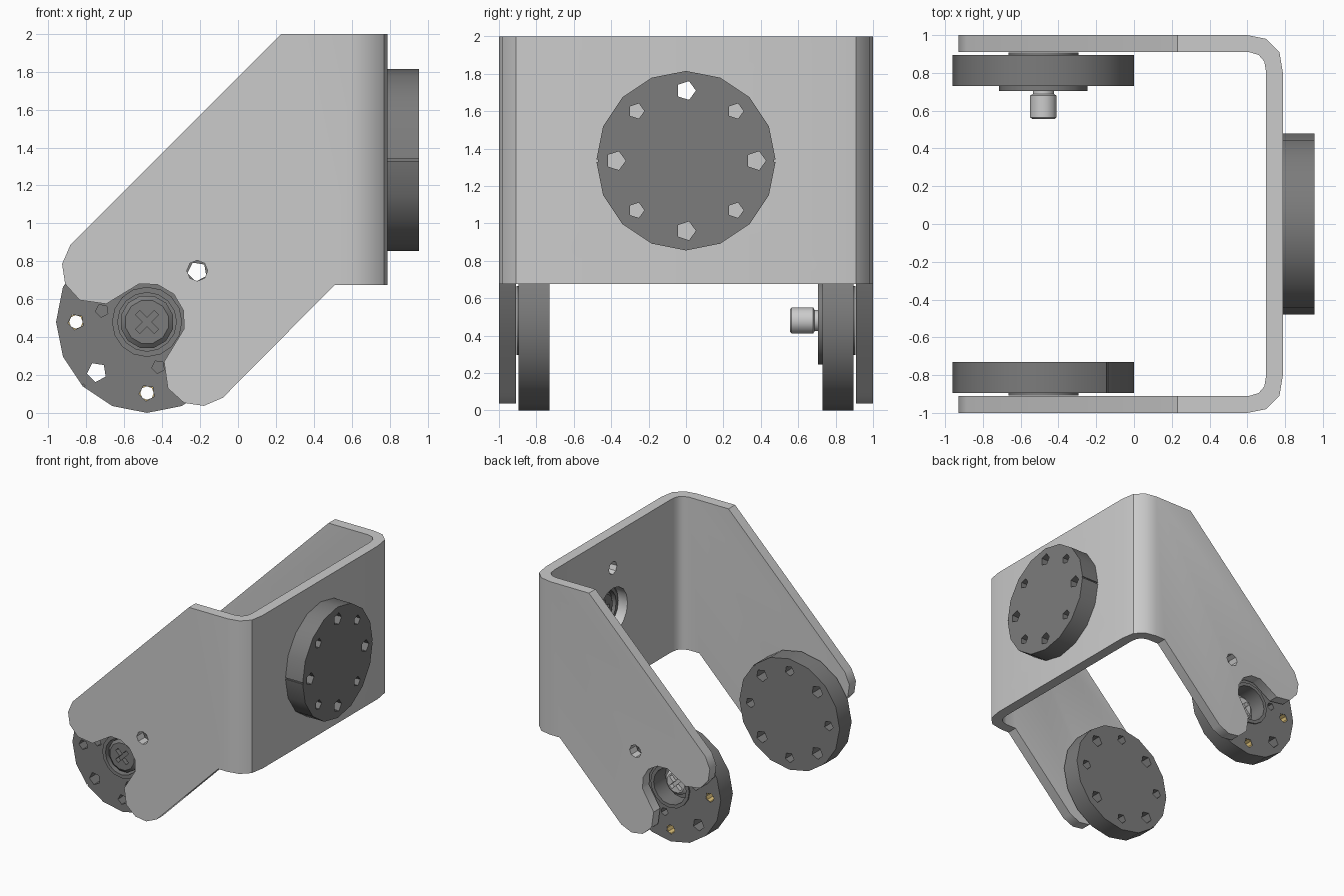
import bpy, bmesh
from math import cos, sin, radians, tau
from mathutils import Matrix, Vector

if "Cube" in bpy.data.objects:
    bpy.data.objects.remove(bpy.data.objects["Cube"])


def frame(origin, x, y, z):
    m = Matrix([Vector(v).normalized() for v in (x, y, z)]).transposed().to_4x4()
    m.translation = Vector(origin)
    return m


def ring(n, r, cx=0, cy=0, start=0):
    return [(cx + r * cos(start + tau * i / n), cy + r * sin(start + tau * i / n)) for i in range(n)]


def finish(name, bm, m, mat=None):
    bm.transform(m)
    bmesh.ops.recalc_face_normals(bm, faces=bm.faces)
    me = bpy.data.meshes.new(name)
    bm.to_mesh(me)
    bm.free()
    ob = bpy.data.objects.new(name, me)
    bpy.context.collection.objects.link(ob)
    if mat:
        me.materials.append(mat)
    return ob


def prisms(name, items, m, mat=None):
    """Each item is (outline, z0, z1) in the local frame."""
    bm = bmesh.new()
    for pts, z0, z1 in items:
        a = [bm.verts.new((x, y, z0)) for x, y in pts]
        b = [bm.verts.new((x, y, z1)) for x, y in pts]
        bm.faces.new(a[::-1])
        bm.faces.new(b)
        for i in range(len(a)):
            j = (i + 1) % len(a)
            bm.faces.new((a[i], a[j], b[j], b[i]))
    return finish(name, bm, m, mat)


def lathe(name, profile, n, m, mat=None, closed=False):
    """Turn (radius, z) points round the local z axis."""
    bm = bmesh.new()
    rows = []
    for r, z in profile:
        if r == 0:
            rows.append([bm.verts.new((0, 0, z))] * n)
        else:
            rows.append([bm.verts.new((x, y, z)) for x, y in ring(n, r)])
    if closed:
        rows.append(rows[0])
    for a, b in zip(rows, rows[1:]):
        for i in range(n):
            j = (i + 1) % n
            bm.faces.new(list(dict.fromkeys((a[i], a[j], b[j], b[i]))))
    return finish(name, bm, m, mat)


def cut(ob, cutter, op='DIFFERENCE'):
    mod = ob.modifiers.new("cut", 'BOOLEAN')
    mod.operation, mod.solver, mod.object = op, 'EXACT', cutter
    bpy.context.view_layer.objects.active = ob
    bpy.ops.object.modifier_apply(modifier=mod.name)
    bpy.data.objects.remove(cutter)


def material(name, c):
    m = bpy.data.materials.new(name)
    m.diffuse_color = (*c, 1)
    m.use_nodes = True
    m.node_tree.nodes["Principled BSDF"].inputs["Base Color"].default_value = m.diffuse_color
    return m


dark = material("dark_grey", (0.2, 0.2, 0.2))
gold = material("brass", (0.75, 0.55, 0.2))
PX, PZ, WZ = -0.48, 0.485, 1.335      # arm pivot and wall pivot height

# Bent sheet bracket: U plan intersected with the side outline
outer = [(-1.1, -1), (0.60, -1), (0.70, -0.98), (0.77, -0.91), (0.79, -0.79)]
inner = [(0.70, -0.80), (0.69, -0.86), (0.66, -0.895), (0.61, -0.91), (-1.1, -0.91)]
flip = lambda pts: [(x, -y) for x, y in reversed(pts)]
plan = outer + flip(outer) + flip(inner) + inner
bracket = prisms("bracket", [(plan, -0.2, 2.2)], Matrix())

side = frame((0, 0, 0), (1, 0, 0), (0, 0, 1), (0, 1, 0))
# lower lobe, relative to the pivot; the upper lobe is its reflection
lobe = [(0.40, -0.405), (0.30, -0.448), (0.195, -0.432), (0.11, -0.355), (0.09, -0.215)]
slot = [(0.2 * cos(radians(a)), 0.2 * sin(radians(a))) for a in (-12, 16, 45, 74, 102)]
tip = lobe + slot + [(z, x) for x, z in reversed(lobe)]
outline = [(PX + x, PZ + z) for x, z in tip]
outline += [(0.23, 2), (0.95, 2), (0.95, 0.675), (0.51, 0.675)]
cut(bracket, prisms("side_cutter", [(outline, -1.2, 1.2)], side), 'INTERSECT')
cut(bracket, prisms("arm_holes", [(ring(8, 0.055, -0.215, 0.75), -1.2, 1.2)], side))
wall = frame((0.5, 0, WZ), (0, 1, 0), (0, 0, 1), (1, 0, 0))
cut(bracket, prisms("wall_holes", [(ring(16, 0.2), 0, 0.5), (ring(8, 0.055, 0, 0.375), 0, 0.5)], wall))

CROSS = [(0.016, 0.016), (0.016, 0.07), (-0.016, 0.07), (-0.016, 0.016), (-0.07, 0.016), (-0.07, -0.016),
         (-0.016, -0.016), (-0.016, -0.07), (0.016, -0.07), (0.016, -0.016), (0.07, -0.016), (0.07, 0.016)]


def polar(r, deg):
    return r * cos(radians(deg)), r * sin(radians(deg))


def horn(name, m, driven=False):
    # Disc with a raised boss on the bracket side (local z = 0)
    prof = [(0.48, 0.165), (0.48, 0), (0.185, 0), (0.185, -0.012), (0.155, -0.012)]
    if driven:
        prof = ([(0, 0.19), (0.235, 0.19), (0.235, 0.165)] + prof + [(0.155, 0.145), (0, 0.145)])
    else:
        prof = [(0, 0.165)] + prof + [(0.155, 0.1), (0, 0.1)]
    disc = lathe(name, prof, 16, m, dark)
    # Ring of holes, blind pin holes and the rim marks
    holes = []
    for k in range(8):
        holes.append((ring(5, 0.043 if k % 2 else 0.053, *polar(0.375, 45 * k)), -0.1, 0.3))
    for a in (59, 121, -59, -121):
        holes.append((ring(5, 0.035, *polar(0.245, a)), -0.1, 0.1))
    if not driven:
        for s in (-1, 1):
            x0, x1 = sorted((s * 0.47, s * 0.55))
            holes.append(([(x0, -0.006), (x1, -0.006), (x1, 0.006), (x0, 0.006)], -0.1, 0.3))
    cut(disc, prisms("hole_cutter", holes, m))
    # Cross-head screw in the bore
    if driven:
        top, low, r = 0.07, 0.145, 0.11
    else:
        top, low, r = -0.006, 0.1, 0.142
    screw = lathe(name + "_screw", [(0, low), (r, low), (r, top + 0.02), (r - 0.025, top), (0, top)], 12, m)
    if not driven:
        screw.data.materials.append(dark)
    cut(screw, prisms("cross_cutter", [(CROSS, top - 0.05, top + 0.04)], m))
    if driven:
        # Screw shank on the inner side
        lathe(name + "_shank", [(0, 0.185), (0.058, 0.185), (0.058, 0.207), (0.072, 0.215),
                                (0.072, 0.33), (0.06, 0.34), (0, 0.34)], 12, m)
        # Brass liners in the smaller holes
        for k in range(4):
            p = m @ Matrix.Translation((*polar(0.375, 45 + 90 * k), 0))
            lathe(f"brass_liner_{k + 1}", [(0.043, 0.004), (0.043, 0.161), (0.036, 0.161), (0.036, 0.004)],
                  8, p, gold, closed=True)


horn("front_horn", frame((PX, -0.895, PZ - 0.005), (1, 0, 1), (1, 0, -1), (0, 1, 0)))
horn("back_horn", frame((PX, 0.895, PZ - 0.005), (1, 0, 1), (-1, 0, 1), (0, -1, 0)), driven=True)
horn("wall_horn", frame((0.79, 0, WZ), (0, 1, 0), (0, 0, 1), (1, 0, 0)))

# Smooth bends and rims, crisp edges
bpy.ops.object.select_all(action='SELECT')
bpy.ops.object.shade_smooth_by_angle(angle=radians(35))
